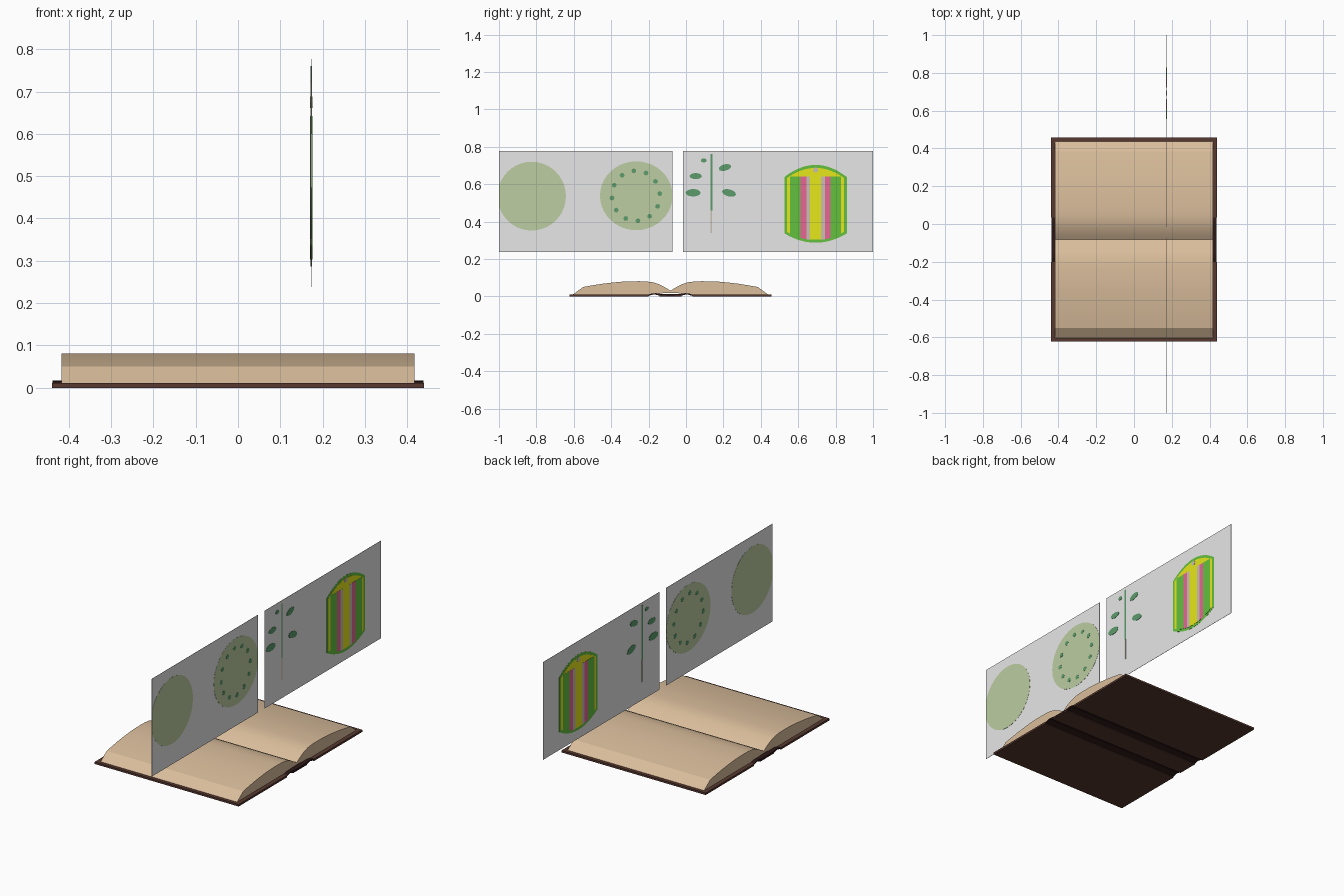
import bpy, bmesh, math

if "Cube" in bpy.data.objects:
    bpy.data.objects.remove(bpy.data.objects["Cube"])

# Flat colours (linear)
COLORS = {
    "parchment": (.70, .51, .33), "cover_brown": (.095, .041, .029),
    "hinge_dark": (.026, .009, .009), "sheet_white": (.93, .93, .93),
    "sage": (.51, .61, .36), "leaf_green": (.11, .33, .15),
    "bright_green": (.13, .53, .05), "yellow": (.88, .88, .012),
    "pink": (.95, .16, .36), "taupe": (.60, .53, .45),
}
MATS = {}
for n, c in COLORS.items():
    MATS[n] = bpy.data.materials.new(n)
    MATS[n].diffuse_color = (*c, 1)

SHEET_X = 0.173     # the picture sheets stand across the book here
SPINE_Y = -0.083    # fold of the book


def prism(name, pts, x0, x1, mat, smooth=False):
    """Extrude a (y, z) outline along x."""
    bm = bmesh.new()
    f = bm.faces.new([bm.verts.new((x0, y, z)) for y, z in pts])
    r = bmesh.ops.extrude_face_region(bm, geom=[f])
    vs = [g for g in r["geom"] if isinstance(g, bmesh.types.BMVert)]
    bmesh.ops.translate(bm, verts=vs, vec=(x1 - x0, 0, 0))
    bmesh.ops.recalc_face_normals(bm, faces=bm.faces)
    me = bpy.data.meshes.new(name)
    bm.to_mesh(me)
    bm.free()
    ob = bpy.data.objects.new(name, me)
    bpy.context.collection.objects.link(ob)
    me.materials.append(MATS[mat])
    if smooth:
        bpy.ops.object.select_all(action='DESELECT')
        ob.select_set(True)
        bpy.context.view_layer.objects.active = ob
        bpy.ops.object.shade_smooth_by_angle(angle=math.radians(20))
    return ob


def plate(name, pts, layer, mat):
    """Thin painted plate showing on both sides of the sheet."""
    h = 0.0006 + 0.0008 * layer
    return prism(name, pts, SHEET_X - h, SHEET_X + h, mat)


def rect(y0, y1, z0, z1):
    return [(y0, z0), (y1, z0), (y1, z1), (y0, z1)]


def ellipse(y, z, ry, rz, n=40, lo=-1.0, hi=1.0, tilt=0.0):
    out = []
    for i in range(n):
        a = 2 * math.pi * i / n
        u, v = ry * math.cos(a), rz * math.sin(a)
        py = y + u * math.cos(tilt) - v * math.sin(tilt)
        pz = z + u * math.sin(tilt) + v * math.cos(tilt)
        out.append((min(max(py, lo), hi), pz))
    return out


def mirror(pts):
    return [(2 * SPINE_Y - y, z) for y, z in pts]


# Book: page blocks, cover boards and hinges, mirrored about the fold
pages = [(-.605, .01), (-.55, .05), (-.50, .059), (-.45, .067), (-.40, .073),
         (-.35, .078), (-.30, .0805), (-.25, .081), (-.215, .080), (-.18, .076),
         (-.15, .067), (-.12, .053), (-.10, .041), (SPINE_Y, .030),
         (SPINE_Y, .018), (-.15, .016), (-.2, .01)]
board = rect(-.623, -.20, 0, .011)
hinge = [(-.20, .003), (-.17, .011), (-.14, .004), (SPINE_Y, .003),
         (SPINE_Y, .012), (-.13, .013), (-.16, .017), (-.18, .016), (-.20, .010)]
for side, fn in (("front", lambda p: p), ("back", mirror)):
    prism(side + "_page_block", fn(pages), -.417, .417, "parchment", True)
    prism(side + "_cover_board", fn(board), -.44, .44, "cover_brown")
    prism(side + "_hinge", fn(hinge), -.438, .438, "hinge_dark")
prism("spine_strip", rect(-.142, -.024, 0, .006), -.437, .437, "cover_brown")

# Two standing picture sheets
plate("left_sheet", rect(-1, -.073, .238, .777), 0, "sheet_white")
plate("right_sheet", rect(-.017, 1, .238, .777), 0, "sheet_white")

# Left sheet: two discs, one with a ring of leaves
plate("plain_disc", ellipse(-.825, .536, .183, .184, lo=-.9995), 1, "sage")
plate("wreath_disc", ellipse(-.266, .538, .194, .184, lo=-1, hi=-.0735), 1, "sage")
for i in range(12):
    a = math.radians(30 * i + 5)
    plate("wreath_leaf_%d" % i,
          ellipse(-.268 + .128 * math.cos(a), .538 + .134 * math.sin(a), .013, .013, 8),
          2, "leaf_green")

# Right sheet: plant
plate("plant_stem", rect(.131, .141, .46, .76), 1, "leaf_green")
plate("plant_root", rect(.132, .140, .34, .46), 1, "taupe")
leaves = [(.095, .727, .015, .011, 0), (.208, .689, .034, .017, .25), (.052, .643, .033, .016, 0),
          (.038, .554, .040, .020, 0), (.230, .553, .038, .019, -.25)]
for i, (y, z, ry, rz, t) in enumerate(leaves):
    plate("plant_leaf_%d" % i, ellipse(y, z, ry, rz, 14, tilt=t), 2, "leaf_green")

# Right sheet: striped jar with domed top and rounded base
JAR_Y, JAR_W = .693, .167


def top(y, d=0):
    return .703 - d - .065 * ((y - JAR_Y) / JAR_W) ** 2


def bottom(y, d=0):
    return .287 + d + .050 * ((y - JAR_Y) / JAR_W) ** 2


def band(y0, y1, d, cap=9.0, n=12):
    ys = [y0 + (y1 - y0) * i / n for i in range(n + 1)]
    return ([(y, bottom(y, d)) for y in ys]
            + [(y, min(top(y, d), cap)) for y in reversed(ys)])


plate("jar_outline", band(JAR_Y - JAR_W, JAR_Y + JAR_W, 0, n=24), 1, "bright_green")
plate("jar_body", band(JAR_Y - .153, JAR_Y + .153, .016, n=24), 2, "yellow")
stripes = [(.080, .136, "bright_green"), (.050, .080, "pink"), (.030, .050, "taupe")]
for i, (a, b, m) in enumerate(stripes):
    for s in (-1, 1):
        y0, y1 = sorted((JAR_Y + s * a, JAR_Y + s * b))
        plate("jar_stripe_%d_%s" % (i, "left" if s < 0 else "right"),
              band(y0, y1, .014, .642), 3, m)
plate("jar_top_dot", ellipse(JAR_Y, .675, .014, .014, 10), 3, "taupe")

for m in bpy.data.materials:
    if m.users and not m.is_grease_pencil:
        m.use_nodes = True
        m.node_tree.nodes["Principled BSDF"].inputs["Base Color"].default_value = m.diffuse_color
